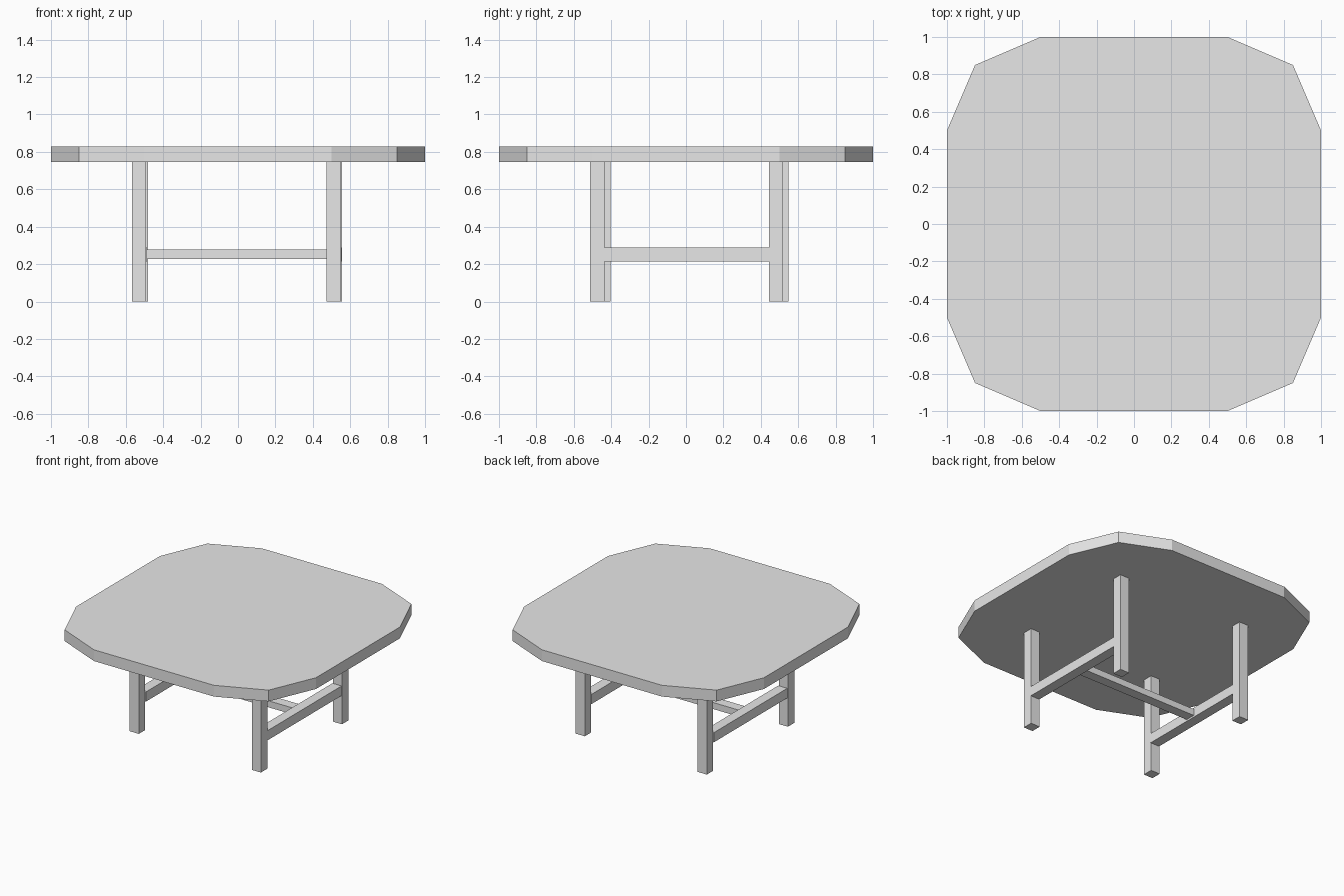
import bpy
import bmesh

cube = bpy.data.objects.get("Cube")
if cube:
    bpy.data.objects.remove(cube, do_unlink=True)

grey = bpy.data.materials.new("plain_grey")
grey.use_nodes = True
colour = (0.8, 0.8, 0.8, 1)
grey.diffuse_color = colour
grey.node_tree.nodes["Principled BSDF"].inputs["Base Color"].default_value = colour


def prism(name, outline, bottom, top):
    """Extrude a flat outline from bottom to top."""
    bm = bmesh.new()
    face = bm.faces.new([bm.verts.new((x, y, bottom)) for x, y in outline])
    result = bmesh.ops.extrude_face_region(bm, geom=[face])
    verts = [v for v in result["geom"] if isinstance(v, bmesh.types.BMVert)]
    bmesh.ops.translate(bm, verts=verts, vec=(0, 0, top - bottom))
    bmesh.ops.recalc_face_normals(bm, faces=bm.faces)
    mesh = bpy.data.meshes.new(name)
    bm.to_mesh(mesh)
    bm.free()
    mesh.materials.append(grey)
    obj = bpy.data.objects.new(name, mesh)
    bpy.context.collection.objects.link(obj)
    return obj


def box(name, x0, x1, y0, y1, z0, z1):
    return prism(name, [(x0, y0), (x1, y0), (x1, y1), (x0, y1)], z0, z1)


# Tabletop: square with faceted corners, one quarter outline turned four times
TOP_UNDER, TOP = 0.745, 0.83
outline = []
corner = [(1, 0.5), (0.85, 0.85), (0.5, 1)]
for turn in range(4):
    outline += corner
    corner = [(-y, x) for x, y in corner]
prism("tabletop", outline, TOP_UNDER, TOP)

# Legs: each side pair sits slightly out of line with the other
HALF = 0.038
legs = {
    "front_right_leg": (-0.529, -0.441),
    "back_right_leg": (-0.519, 0.51),
    "front_left_leg": (0.512, -0.475),
    "back_left_leg": (0.518, 0.481),
}
for name, (x, y) in legs.items():
    box(name, x - HALF, x + HALF, y - HALF, y + HALF, 0, TOP_UNDER)

# Side stretchers join the front and back leg of each side
side_x = {}
for side in ("left", "right"):
    fx, fy = legs[f"front_{side}_leg"]
    bx, by = legs[f"back_{side}_leg"]
    x = side_x[side] = (fx + bx) / 2
    box(f"{side}_stretcher", x - HALF, x + HALF, fy + HALF, by - HALF, 0.215, 0.288)

# Cross beam joins the two stretchers at their middle
MID_Y = 0.018
box("cross_beam", side_x["right"] + HALF, side_x["left"] - HALF,
    MID_Y - HALF, MID_Y + HALF, 0.228, 0.277)
